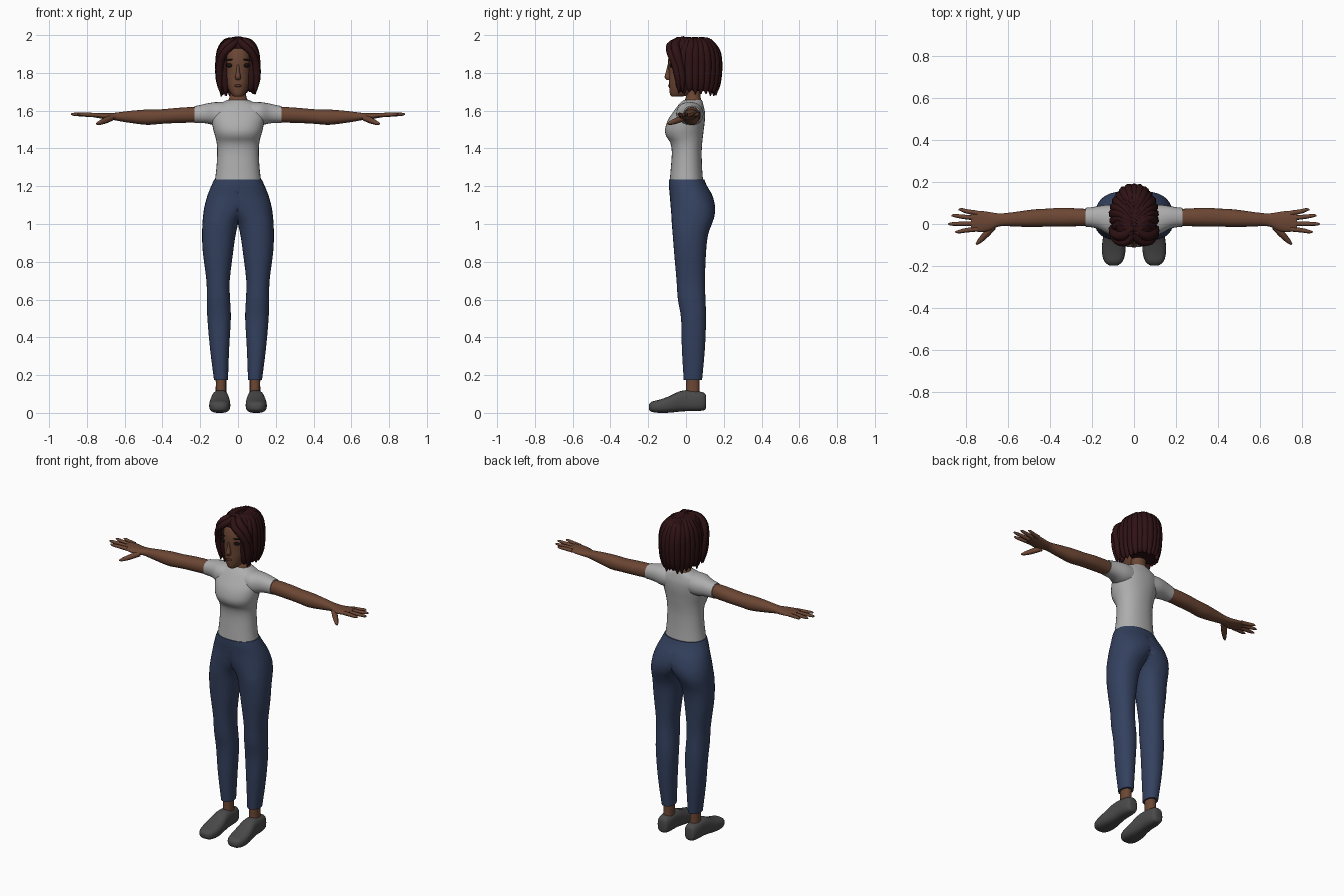
import bpy, bmesh, math, random
from mathutils import Vector

random.seed(4)


def material(name, rgb):
    m = bpy.data.materials.new(name)
    m.diffuse_color = (*rgb, 1)
    return m


SKIN = material("brown_skin", (0.15, 0.062, 0.034))
LIPS = material("dark_lips", (0.085, 0.03, 0.02))
HAIR = material("dark_red_hair", (0.028, 0.006, 0.007))
SHIRT = material("light_grey_cotton", (0.42, 0.42, 0.42))
DENIM = material("blue_denim", (0.034, 0.053, 0.115))
SHOE = material("dark_grey_shoe", (0.068, 0.068, 0.068))
DARK = material("near_black", (0.008, 0.005, 0.005))


def smooth_rows(rows, steps):
    """Catmull-Rom interpolation through tuples of numbers."""
    out = []
    for i in range(len(rows) - 1):
        p0, p1 = rows[max(i - 1, 0)], rows[i]
        p2, p3 = rows[i + 1], rows[min(i + 2, len(rows) - 1)]
        for s in range(steps):
            t = s / steps
            out.append(tuple(
                0.5 * (2 * b + (c - a) * t + (2 * a - 5 * b + 4 * c - d) * t * t
                       + (3 * b - a - 3 * c + d) * t ** 3)
                for a, b, c, d in zip(p0, p1, p2, p3)))
    return out + [rows[-1]]


def skin_rings(bm, rings):
    vs = [[bm.verts.new(p) for p in r] for r in rings]
    n = len(vs[0])
    for a, b in zip(vs, vs[1:]):
        for i in range(n):
            j = (i + 1) % n
            bm.faces.new((a[i], a[j], b[j], b[i]))
    bm.faces.new(vs[0])
    bm.faces.new(vs[-1])


def finish(bm, name, mat, mirror=False, angle=50):
    bmesh.ops.recalc_face_normals(bm, faces=bm.faces)
    me = bpy.data.meshes.new(name)
    bm.to_mesh(me)
    bm.free()
    me.materials.append(mat)
    me.shade_smooth()
    me.set_sharp_from_angle(angle=math.radians(angle))
    ob = bpy.data.objects.new(name, me)
    bpy.context.collection.objects.link(ob)
    if mirror:
        mod = ob.modifiers.new("mirror", 'MIRROR')
        mod.merge_threshold = 0.0005
    return ob


def loft(name, mat, rows, axis='z', mirror=False, power=2.2, seg=24, steps=3, clip=False):
    """Rows hold (position on axis, low a, high a, low b, high b)."""
    bm = bmesh.new()
    rings = []
    for t, a0, a1, b0, b1 in smooth_rows(rows, steps):
        ring = []
        for k in range(seg):
            c = math.cos(2 * math.pi * k / seg)
            s = math.sin(2 * math.pi * k / seg)
            a = (a0 + a1) / 2 + (a1 - a0) / 2 * math.copysign(abs(c) ** (2 / power), c)
            b = (b0 + b1) / 2 + (b1 - b0) / 2 * math.copysign(abs(s) ** (2 / power), s)
            p = {'z': (a, b, t), 'x': (t, a, b), 'y': (a, t, b)}[axis]
            ring.append((max(p[0], 0), p[1], p[2]) if clip else p)
        rings.append(ring)
    skin_rings(bm, rings)
    if clip:  # remove the hidden wall on the mirror plane
        wall = [f for f in bm.faces if all(abs(v.co.x) < 1e-6 for v in f.verts)]
        bmesh.ops.delete(bm, geom=wall, context='FACES')
    return finish(bm, name, mat, mirror)


def sweep(bm, path, seg=8, steps=3):
    """Round tapered tube through (x, y, z, radius) points."""
    pts = smooth_rows(path, steps)
    rings = []
    for i, p in enumerate(pts):
        q0, q1 = pts[max(i - 1, 0)], pts[min(i + 1, len(pts) - 1)]
        d = (Vector(q1[:3]) - Vector(q0[:3])).normalized()
        ref = Vector((0.3, 1, 0.1)) if abs(d.y) < 0.8 else Vector((0, 0, 1))
        u = d.cross(ref).normalized()
        w = d.cross(u)
        rings.append([Vector(p[:3]) + p[3] * (u * math.cos(2 * math.pi * k / seg)
                                              + w * math.sin(2 * math.pi * k / seg))
                      for k in range(seg)])
    skin_rings(bm, rings)


def plate(name, mat, loc, size, turn=0.0, tilt=0.0, mirror=True):
    """Thin oval plate on the face."""
    bm = bmesh.new()
    bmesh.ops.create_uvsphere(bm, u_segments=14, v_segments=8, radius=1)
    bmesh.ops.scale(bm, vec=size, verts=bm.verts)
    for ang, ax in ((tilt, 1), (turn, 2)):
        c, s = math.cos(ang), math.sin(ang)
        for v in bm.verts:
            x, y, z = v.co
            v.co = (c * x + s * z, y, c * z - s * x) if ax == 1 else (c * x - s * y, s * x + c * y, z)
    bmesh.ops.translate(bm, vec=loc, verts=bm.verts)
    finish(bm, name, mat, mirror)


# Trousers: legs that merge into the hips at the middle
loft("trousers", DENIM, [
    (0.175, 0.053, 0.127, -0.012, 0.085), (0.34, 0.047, 0.148, -0.022, 0.1),
    (0.5, 0.038, 0.162, -0.026, 0.106), (0.6, 0.042, 0.165, -0.043, 0.103),
    (0.7, 0.044, 0.167, -0.05, 0.1), (0.85, 0.026, 0.186, -0.063, 0.106),
    (0.94, 0.013, 0.19, -0.07, 0.116), (1.0, -0.003, 0.188, -0.075, 0.137),
    (1.04, -0.035, 0.185, -0.077, 0.15), (1.09, -0.09, 0.178, -0.081, 0.154),
    (1.15, -0.15, 0.162, -0.086, 0.14), (1.2, -0.142, 0.142, -0.09, 0.112),
    (1.235, -0.126, 0.126, -0.09, 0.097)], mirror=True, seg=32, clip=True)

# Shirt body and sleeves
loft("shirt", SHIRT, [
    (1.232, -0.122, 0.122, -0.086, 0.09), (1.3, -0.114, 0.114, -0.08, 0.085),
    (1.38, -0.11, 0.11, -0.075, 0.083), (1.43, -0.113, 0.113, -0.083, 0.086),
    (1.465, -0.121, 0.121, -0.105, 0.09), (1.5, -0.131, 0.131, -0.111, 0.094),
    (1.55, -0.14, 0.14, -0.096, 0.1), (1.595, -0.142, 0.142, -0.066, 0.1),
    (1.63, -0.118, 0.118, -0.04, 0.092), (1.648, -0.075, 0.075, -0.022, 0.087),
    (1.656, -0.06, 0.06, -0.012, 0.083)], seg=32)
loft("sleeve", SHIRT, [
    (0.07, -0.05, 0.09, 1.52, 1.646), (0.12, -0.05, 0.092, 1.522, 1.645),
    (0.165, -0.026, 0.086, 1.532, 1.638), (0.2, -0.016, 0.08, 1.535, 1.63),
    (0.23, -0.013, 0.077, 1.535, 1.624)], 'x', True)

# Arms running into the palms
loft("arm", SKIN, [
    (0.19, -0.008, 0.07, 1.542, 1.616), (0.25, -0.01, 0.073, 1.537, 1.619),
    (0.34, -0.012, 0.077, 1.534, 1.613), (0.41, -0.012, 0.073, 1.53, 1.607),
    (0.48, -0.015, 0.069, 1.525, 1.606), (0.56, -0.012, 0.058, 1.534, 1.6),
    (0.62, -0.01, 0.051, 1.543, 1.593), (0.65, -0.014, 0.051, 1.549, 1.589),
    (0.69, -0.033, 0.057, 1.552, 1.587), (0.735, -0.038, 0.063, 1.56, 1.588),
    (0.775, -0.03, 0.058, 1.568, 1.587)], 'x', True)

# Fingers and thumb
bm = bmesh.new()
for y0, tx, ty in ((0.052, 0.835, 0.068), (0.028, 0.868, 0.04),
                   (0.002, 0.884, 0.0), (-0.024, 0.85, -0.037)):
    sweep(bm, [(0.745, y0, 1.576, 0.012), ((0.755 + tx) / 2, (y0 + ty) / 2, 1.579, 0.0105),
               (tx - 0.015, ty, 1.581, 0.008), (tx, ty, 1.582, 0.003)])
sweep(bm, [(0.67, -0.012, 1.562, 0.017), (0.705, -0.05, 1.547, 0.016),
           (0.735, -0.082, 1.535, 0.011), (0.75, -0.097, 1.53, 0.004)])
finish(bm, "fingers", SKIN, True)

# Ankles and shoes
loft("ankle", SKIN, [(0.07, 0.06, 0.122, -0.005, 0.078), (0.12, 0.062, 0.118, 0.0, 0.072),
                     (0.2, 0.062, 0.118, 0.0, 0.072)], mirror=True, seg=16)
loft("shoe", SHOE, [
    (0.107, 0.075, 0.11, 0.03, 0.085), (0.098, 0.06, 0.126, 0.015, 0.105),
    (0.06, 0.052, 0.135, 0.01, 0.115), (0.0, 0.05, 0.138, 0.009, 0.12),
    (-0.04, 0.046, 0.143, 0.006, 0.112), (-0.09, 0.041, 0.151, 0.001, 0.088),
    (-0.14, 0.042, 0.152, 0.0, 0.07), (-0.18, 0.055, 0.14, 0.005, 0.06),
    (-0.197, 0.078, 0.117, 0.018, 0.045)], 'y', True, power=2.7)

# Neck, head and nose
loft("neck", SKIN, [(1.61, -0.075, 0.075, -0.02, 0.09), (1.65, -0.056, 0.056, -0.008, 0.083),
                    (1.68, -0.043, 0.043, 0.0, 0.077), (1.76, -0.043, 0.043, 0.0, 0.085)])
loft("head", SKIN, [
    (1.675, -0.022, 0.022, -0.076, -0.02), (1.685, -0.034, 0.034, -0.084, 0.02),
    (1.71, -0.05, 0.05, -0.088, 0.055), (1.75, -0.066, 0.066, -0.09, 0.095),
    (1.8, -0.073, 0.073, -0.091, 0.12), (1.86, -0.077, 0.077, -0.095, 0.13),
    (1.92, -0.07, 0.07, -0.085, 0.12), (1.95, -0.055, 0.055, -0.06, 0.1),
    (1.968, -0.025, 0.025, -0.02, 0.06)])
loft("nose", SKIN, [(1.762, -0.011, 0.011, -0.1, -0.07), (1.778, -0.015, 0.015, -0.113, -0.07),
                    (1.81, -0.009, 0.009, -0.105, -0.07), (1.855, -0.006, 0.006, -0.094, -0.07)],
     seg=12)

# Eyes, brows and lips
plate("eyes", DARK, (0.047, -0.079, 1.84), (0.018, 0.006, 0.011), 0.45)
plate("brows", DARK, (0.047, -0.08, 1.869), (0.022, 0.006, 0.004), 0.45, 0.08)
plate("lips", LIPS, (0, -0.088, 1.732), (0.021, 0.006, 0.007), mirror=False)

# Hair: a cap beneath tapered locks falling from a middle parting
loft("hair_cap", HAIR, [
    (1.705, -0.082, 0.082, 0.03, 0.14), (1.76, -0.097, 0.097, 0.0, 0.163),
    (1.83, -0.104, 0.104, -0.025, 0.174), (1.89, -0.103, 0.103, -0.05, 0.168),
    (1.935, -0.092, 0.092, -0.083, 0.148), (1.968, -0.066, 0.066, -0.068, 0.115),
    (1.985, -0.028, 0.028, -0.02, 0.07)], seg=28)
bm = bmesh.new()
COUNT = 19
for i in range(COUNT):
    ang = math.radians(-132 + 264 * i / (COUNT - 1))
    sx, cy = math.sin(ang), math.cos(ang)
    start = 0.1 - 0.15 * abs(ang) / 2.3
    tip = 1.682 + random.uniform(-0.01, 0.02)
    width = random.uniform(0.92, 1.06)

    def at(k, z, r):
        return (0.096 * sx * k, 0.045 + 0.125 * cy * k, z, r * width)

    sweep(bm, [(0.012 * sx, start, 1.972, 0.018), at(0.62, 1.958, 0.024), at(0.9, 1.915, 0.026),
               at(1.0, 1.85, 0.025), at(0.98, 1.77, 0.023), at(0.93, 1.72, 0.017),
               at(0.94, tip, 0.003)])
# Front locks framing the face
for s in (-1, 1):
    sweep(bm, [(0.0, -0.045, 1.972, 0.017), (0.032 * s, -0.085, 1.945, 0.019),
               (0.073 * s, -0.083, 1.905, 0.019), (0.094 * s, -0.06, 1.85, 0.02),
               (0.099 * s, -0.042, 1.77, 0.019), (0.09 * s, -0.038, 1.69, 0.003)])
    sweep(bm, [(0.0, -0.01, 1.977, 0.018), (0.05 * s, -0.055, 1.955, 0.024),
               (0.088 * s, -0.05, 1.905, 0.024), (0.1 * s, -0.03, 1.83, 0.021),
               (0.1 * s, -0.02, 1.76, 0.018), (0.093 * s, -0.02, 1.695, 0.003)])
finish(bm, "hair_locks", HAIR)
